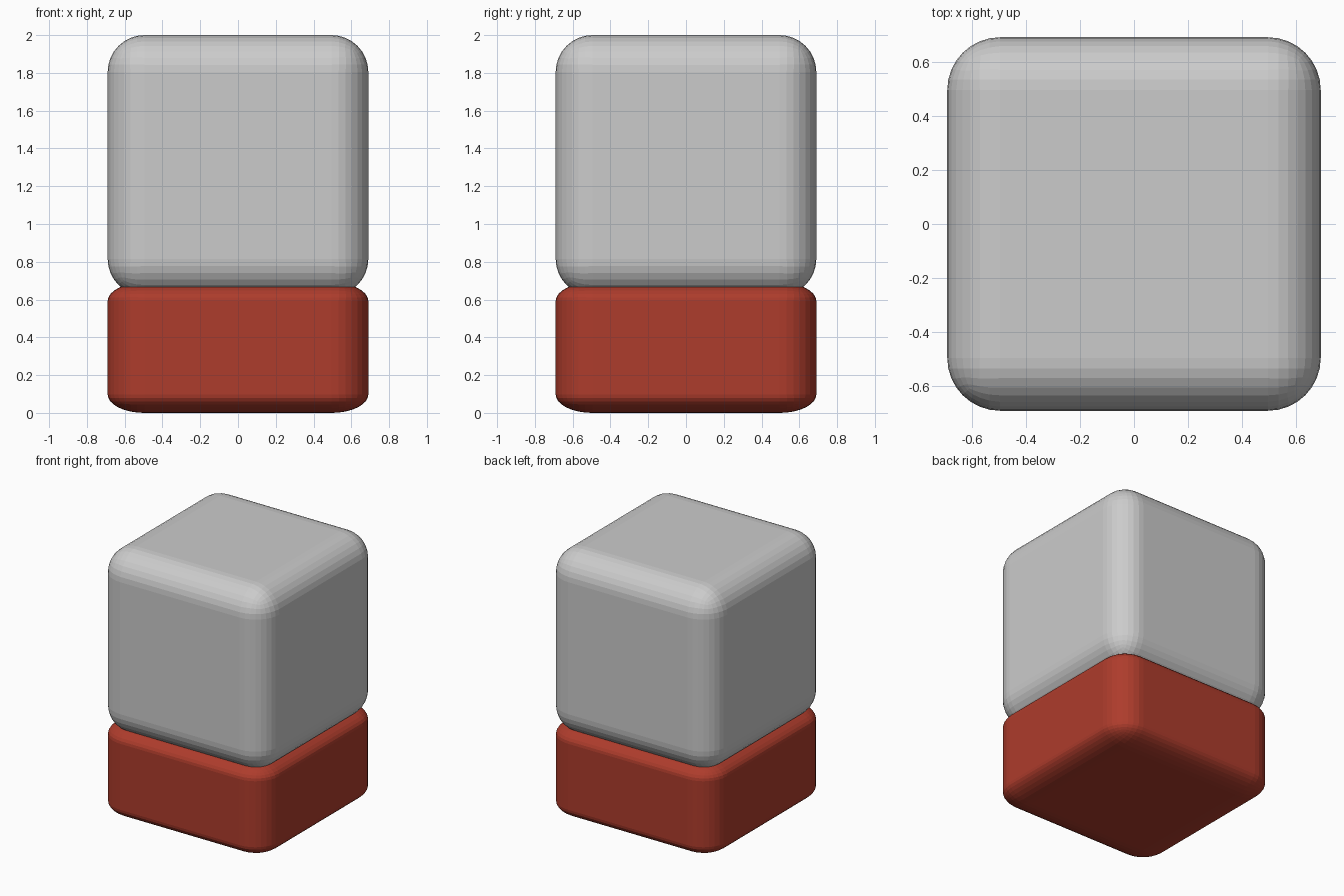
import bpy

if "Cube" in bpy.data.objects:
    bpy.data.objects.remove(bpy.data.objects["Cube"])

WIDTH = 1.38
RADIUS = 0.195


def rounded_block(name, z_centre, z_scale, color=None):
    # Cube with evenly rounded edges, squashed vertically by the object scale
    bpy.ops.mesh.primitive_cube_add(size=WIDTH, location=(0, 0, z_centre))
    ob = bpy.context.object
    ob.name = name
    bevel = ob.modifiers.new("rounding", 'BEVEL')
    bevel.width = RADIUS
    bevel.segments = 8
    bevel.limit_method = 'NONE'
    ob.scale.z = z_scale
    if color:
        mat = bpy.data.materials.new(name + "_colour")
        mat.diffuse_color = color
        mat.use_nodes = True
        mat.node_tree.nodes["Principled BSDF"].inputs["Base Color"].default_value = mat.diffuse_color
        ob.data.materials.append(mat)
    return ob


# Flattened red base
rounded_block("base_block", WIDTH / 4, 0.5, (0.42, 0.045, 0.025, 1))

# Grey upper cube, sinking slightly into the base
rounded_block("upper_block", 2 - WIDTH / 2, 1.0)
